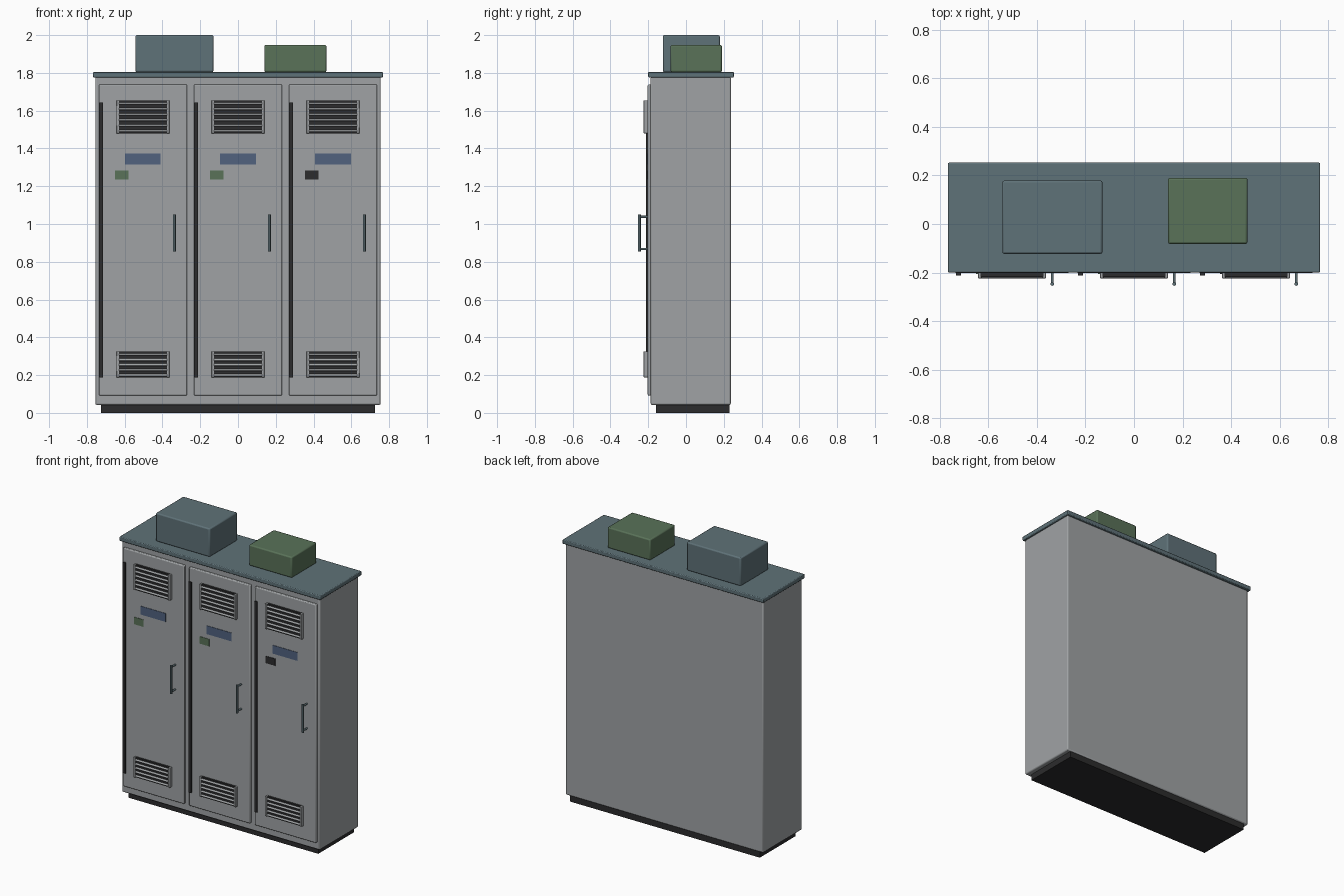
import bpy
from math import pi

cube = bpy.data.objects.get("Cube")
if cube:
    bpy.data.objects.remove(cube, do_unlink=True)


def material(name, r, g, b):
    m = bpy.data.materials.new(name)
    m.use_nodes = True
    m.diffuse_color = (r, g, b, 1)
    m.node_tree.nodes["Principled BSDF"].inputs["Base Color"].default_value = (r, g, b, 1)
    return m


grey = material("grey steel", 0.35, 0.365, 0.375)
slate = material("slate blue", 0.114, 0.168, 0.188)
green = material("muted green", 0.10, 0.168, 0.098)
blue = material("label blue", 0.082, 0.122, 0.212)
dark = material("dark rubber", 0.025, 0.025, 0.026)


def box(name, mat, x, y, z, bevel=0.0, tilt=0.0):
    """Box from (min, max) ranges, with optional rounded edges and tilt about x."""
    ranges = (x, y, z)
    bpy.ops.mesh.primitive_cube_add(size=1, location=[(a + b) / 2 for a, b in ranges])
    ob = bpy.context.object
    ob.name = name
    ob.scale = [b - a for a, b in ranges]
    bpy.ops.object.transform_apply(location=False, rotation=False, scale=True)
    ob.rotation_euler.x = tilt
    ob.data.materials.append(mat)
    if bevel:
        mod = ob.modifiers.new("Soft edges", "BEVEL")
        mod.width = bevel
        mod.segments = 2
        bpy.ops.object.shade_smooth_by_angle()
    return ob


def rod(name, mat, radius, length, location, along_y=False):
    bpy.ops.mesh.primitive_cylinder_add(vertices=12, radius=radius, depth=length, location=location,
                                        rotation=(pi / 2 if along_y else 0, 0, 0))
    ob = bpy.context.object
    ob.name = name
    ob.data.materials.append(mat)
    bpy.ops.object.shade_smooth_by_angle()


def vent(name, cx, low, high, count):
    """Dark panel with side rails and tilted slats."""
    box(name + "_panel", dark, (cx - 0.13, cx + 0.13), (-0.217, -0.2), (low, high))
    for side in (-1, 1):
        rx = cx + side * 0.133
        box(name + "_rail", grey, (rx - 0.007, rx + 0.007), (-0.224, -0.2), (low, high), 0.002)
    step = (high - low) / count
    for i in range(count):
        z = low + step * (i + 0.5)
        box(name + "_slat", grey, (cx - 0.128, cx + 0.128), (-0.226, -0.208),
            (z - 0.0025, z + 0.0025), tilt=0.9)


# Cabinet
box("plinth", dark, (-0.725, 0.725), (-0.16, 0.23), (0, 0.05))
box("cabinet_body", grey, (-0.755, 0.755), (-0.187, 0.237), (0.042, 1.78), 0.008)
box("top_panel", slate, (-0.767, 0.767), (-0.2, 0.253), (1.776, 1.806), 0.005)

# Storage boxes on top
box("large_storage_box", slate, (-0.543, -0.13), (-0.123, 0.179), (1.804, 2.0), 0.008)
box("small_storage_box", green, (0.14, 0.468), (-0.082, 0.19), (1.804, 1.948), 0.008)

# Three identical doors, differing only in the tag colour
for side, cx, tag in (("right", -0.503, green), ("middle", 0, green), ("left", 0.503, dark)):
    box(side + "_door", grey, (cx - 0.234, cx + 0.234), (-0.203, -0.18), (0.092, 1.738), 0.006)
    box(side + "_hinge_strip", dark, (cx - 0.23, cx - 0.211), (-0.212, -0.2), (0.188, 1.643))
    vent(side + "_upper_vent", cx, 1.48, 1.655, 6)
    vent(side + "_lower_vent", cx, 0.188, 0.325, 5)
    box(side + "_label", blue, (cx - 0.096, cx + 0.094), (-0.206, -0.2), (1.315, 1.373))
    box(side + "_tag", tag, (cx - 0.148, cx - 0.076), (-0.206, -0.2), (1.235, 1.284))
    hx = cx + 0.166
    rod(side + "_handle_bar", slate, 0.008, 0.195, (hx, -0.247, 0.953))
    for z in (0.868, 1.038):
        rod(side + "_handle_post", slate, 0.006, 0.05, (hx, -0.222, z), along_y=True)
